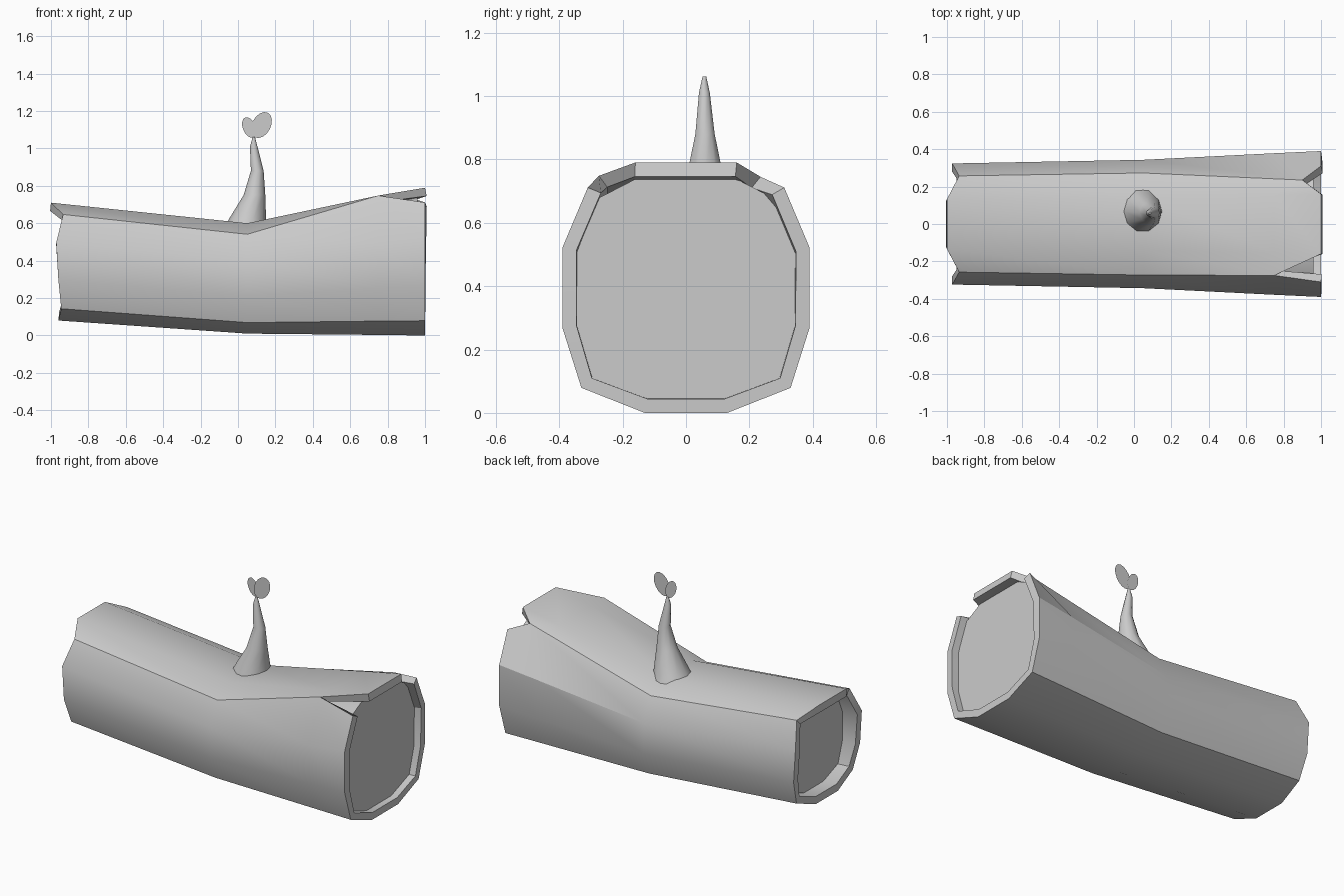
import bpy, math

if "Cube" in bpy.data.objects:
    bpy.data.objects.remove(bpy.data.objects["Cube"])

# Half cross-section of the log: y in units, z as a fraction of height
HALF = [(.13, 0), (.33, .1), (.39, .34), (.39, .66), (.31, .9), (.16, 1)]
PROFILE = HALF + [(-y, z) for y, z in reversed(HALF)]


def ring(x, wide, low, high):
    return [[x, y * wide, low + z * (high - low)] for y, z in PROFILE]


def loft(rings, caps=(), skip=None):
    n = len(rings[0])
    verts = [v for r in rings for v in r]
    faces = []
    for s in range(len(rings) - 1):
        for i in range(n):
            j = (i + 1) % n
            a, b, c, d = s*n + i, s*n + j, (s+1)*n + j, (s+1)*n + i
            key = (s, i)
            faces.append(skip[key](a, b, c, d) if skip and key in skip else (a, b, c, d))
    if 0 in caps:
        faces.append(tuple(reversed(range(n))))
    if 1 in caps:
        faces.append(tuple(range(len(verts) - n, len(verts))))
    return verts, faces


def make(name, data, angle=30, thick=0):
    mesh = bpy.data.meshes.new(name)
    mesh.from_pydata(data[0], [], data[1])
    ob = bpy.data.objects.new(name, mesh)
    bpy.context.collection.objects.link(ob)
    bpy.ops.object.select_all(action='DESELECT')
    ob.select_set(True)
    bpy.context.view_layer.objects.active = ob
    if thick:
        m = ob.modifiers.new("thickness", 'SOLIDIFY')
        m.thickness, m.offset = thick, -1
        bpy.ops.object.modifier_apply(modifier=m.name)
    bpy.ops.object.shade_smooth_by_angle(angle=math.radians(angle))
    return ob


# Bark shell: ragged left rim, sagging middle, two splits at the right end
left = ring(-1, .83, .08, .71)
rim = [-.96, -.945, -.96, -.972, -.935, -1]
for v, x in zip(left, rim + rim[::-1]):
    v[0] = x
middle = ring(.05, .88, .01, .6)
split = ring(.75, .97, .003, .742)
split[4] = [.9, .235, .745]
split[7] = [.75, -.275, .748]
right = ring(1, 1, 0, .79)
make("bark", loft([left, middle, split, right], skip={
    (2, 4): lambda a, b, c, d: (a, b, c),
    (2, 6): lambda a, b, c, d: (a, b, d)}), thick=.045)

# Wood seen inside each end
make("right_wood", loft([ring(.68, .87, .05, .675), ring(.96, .91, .04, .745)], (0, 1)))
make("left_wood", loft([ring(-.87, .72, .12, .66), ring(-.85, .72, .12, .66)], (0, 1)))

# Sprout stem: z, centre x, half width x, centre y, half width y
STEM = [(.56, .04, .12, .07, .125), (.62, .05, .1, .067, .105), (.75, .088, .058, .06, .06),
        (.88, .103, .034, .06, .032), (1.01, .084, .02, .058, .018), (1.062, .085, .006, .058, .006)]
stem = [[(cx + rx * math.cos(t), cy + ry * math.sin(t), z)
         for t in (i * math.tau / 10 for i in range(10))] for z, cx, rx, cy, ry in STEM]
make("sprout_stem", loft(stem, (0, 1)), 50)


# Flat leaves
def leaf(name, cx, cz, y, long, short, tilt):
    pts = []
    for i in range(16):
        t = i * math.tau / 16
        u, w = short * math.cos(t), long * math.sin(t)
        pts.append((cx + u * math.cos(tilt) + w * math.sin(tilt), y,
                    cz - u * math.sin(tilt) + w * math.cos(tilt)))
    make(name, (pts, [tuple(range(16))]))


leaf("large_leaf", .125, 1.125, .055, .074, .05, math.radians(28))
leaf("small_leaf", .06, 1.112, .062, .058, .034, math.radians(-22))
